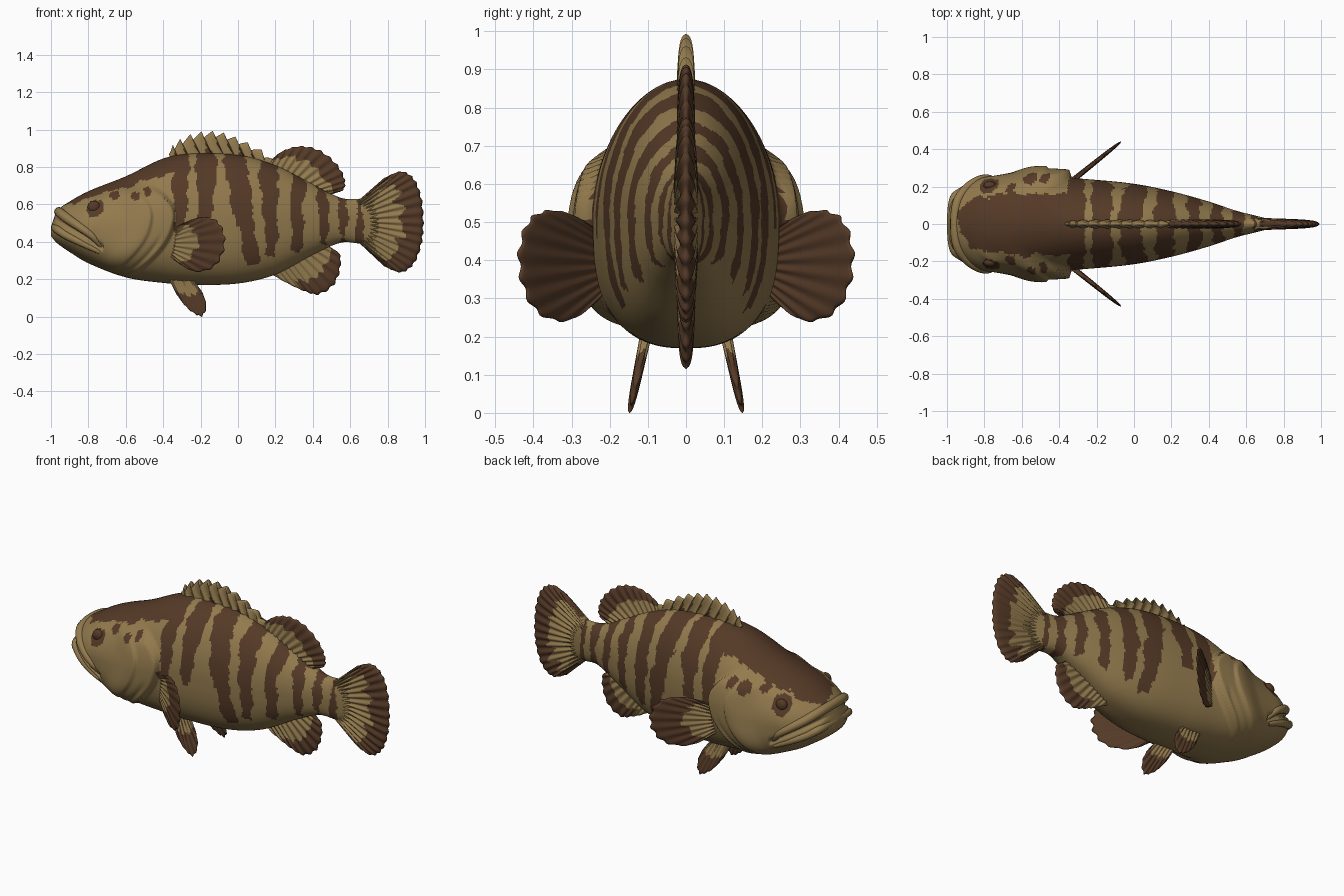
import bpy, bmesh
from math import sin, cos, pi, exp, hypot, copysign
from mathutils import Vector, noise

cube = bpy.data.objects.get("Cube")
if cube:
    bpy.data.objects.remove(cube)


def material(name, colour):
    m = bpy.data.materials.new(name)
    m.use_nodes = True
    m.diffuse_color = (*colour, 1)
    bsdf = m.node_tree.nodes["Principled BSDF"]
    bsdf.inputs["Base Color"].default_value = (*colour, 1)
    bsdf.inputs["Roughness"].default_value = 0.7
    return m


MATS = [material("olive tan", (0.29, 0.195, 0.075)),
        material("dark brown", (0.09, 0.042, 0.02))]


def finish(name, bm):
    bmesh.ops.remove_doubles(bm, verts=bm.verts, dist=1e-5)
    bmesh.ops.recalc_face_normals(bm, faces=bm.faces)
    for f in bm.faces:
        f.smooth = True
    mesh = bpy.data.meshes.new(name)
    bm.to_mesh(mesh)
    bm.free()
    for m in MATS:
        mesh.materials.append(m)
    ob = bpy.data.objects.new(name, mesh)
    bpy.context.collection.objects.link(ob)
    return ob


def spline(pts, t):
    """Catmull-Rom point at t in 0..1 along pts."""
    s = min(max(t, 0), 1) * (len(pts) - 1)
    i = min(int(s), len(pts) - 2)
    f = s - i
    p = [Vector(pts[min(max(k, 0), len(pts) - 1)]) for k in range(i - 1, i + 3)]
    return p[1] + f * 0.5 * (p[2] - p[0] + f * (2 * p[0] - 5 * p[1] + 4 * p[2] - p[3]
                             + f * (3 * (p[1] - p[2]) + p[3] - p[0])))


def smooth(a, b, x):
    t = min(max((x - a) / (b - a), 0), 1)
    return t * t * (3 - 2 * t)


# ---- body: stations of x, belly height, back height, half width
STATIONS = [(-1, .43, .48, .045), (-.97, .395, .56, .13), (-.9, .345, .615, .2),
            (-.8, .285, .67, .25), (-.6, .21, .75, .262), (-.4, .18, .845, .25),
            (-.25, .17, .872, .24), (0, .177, .865, .215), (.2, .225, .81, .175),
            (.4, .33, .71, .12), (.55, .395, .635, .07), (.65, .39, .63, .045),
            (.75, .37, .65, .02)]


def section(x):
    """Belly, back and half width at x, with smooth tangents."""
    i = 0
    while i < len(STATIONS) - 2 and STATIONS[i + 1][0] < x:
        i += 1
    p = [Vector(STATIONS[min(max(k, 0), len(STATIONS) - 1)]) for k in range(i - 1, i + 3)]
    h = p[2][0] - p[1][0]
    f = (x - p[1][0]) / h
    m1 = (p[2] - p[0]) / (p[2][0] - p[0][0]) * h
    m2 = (p[3] - p[1]) / (p[3][0] - p[1][0]) * h
    d = p[2] - p[1]
    return (p[1] + f * (m1 + f * (3 * d - 2 * m1 - m2 + f * (m1 + m2 - 2 * d))))[1:]


def relief(x, z):
    """Gill cover, cheek plate, throat folds, brow and mouth groove."""
    edge = -.33 - (5 if z > .54 else 2.2) * (z - .54) ** 2
    d = edge - x
    fade = smooth(.72, .64, z) * smooth(.18, .25, z)
    r = .045 * smooth(0, .018, d) * smooth(.42, .08, d) * fade
    r += .014 * smooth(.12, .14, d) * smooth(.3, .16, d) * fade
    r -= .01 * exp(-((d - .055) / .012) ** 2) * smooth(.45, .36, z) * fade
    r += .02 * exp(-((x + .77) / .06) ** 2 - ((z - .625) / .02) ** 2)
    if x < -.72:
        r -= .025 * exp(-((z - .525 + .6 * (x + .98)) / .013) ** 2)
    return r


def section_point(x, a):
    zb, zt, w = section(x)
    zc = zb + .47 * (zt - zb)
    up = sin(a) > 0
    e = 1 if up else .77
    z = zc + (zt - zc if up else zc - zb) * copysign(abs(sin(a)) ** e, sin(a))
    c = abs(cos(a))
    return Vector((x, copysign(w * c ** e + relief(x, z) * c, cos(a)), z))


def surface_y(x, z):
    zb, zt, w = section(x)
    zc = zb + .47 * (zt - zb)
    n, h = (2, zt - zc) if z > zc else (2.6, zc - zb)
    return w * max(0, 1 - min(1, abs(z - zc) / h) ** n) ** (1 / n) + relief(x, z)


# stripes: centre, half width, lowest z, backward lean
STRIPES = [(-.31, .045, .42, 0), (-.17, .055, .48, -.02), (-.01, .06, .28, .17),
           (.165, .05, .33, .02), (.325, .04, .35, -.03), (.44, .034, .39, .05),
           (.56, .03, .3, 0), (.65, .022, .3, 0)]
SPOTS = [(-.77, .585, .05), (-.55, .645, .03), (-.48, .66, .028), (-.66, .65, .025)]


def body_brown(p):
    x, y, z = p
    n = noise.noise(p * 13) * .022 + noise.noise(p * 45) * .01
    if x < -.33 and z + n > .585 + .31 * (x + .95) and x > -.96:
        return True
    if any(hypot(x - a, z - b) < r + n for a, b, r in SPOTS):
        return True
    for c, half, low, lean in STRIPES:
        width = half * (.65 + .35 * smooth(low, .8, z)) + n
        if z > low + 2 * n and abs(x - c - lean * (.8 - z)) < width:
            return True
    return False


NX, NA = 270, 128
bm = bmesh.new()
rings = []
for i in range(NX + 1):
    x = -1 + 1.75 * (i / NX) ** 1.2
    rings.append([bm.verts.new(section_point(x, 2 * pi * (k + .5) / NA)) for k in range(NA)])
for r, s in zip(rings, rings[1:]):
    for k in range(NA):
        f = bm.faces.new((r[k], s[k], s[k - 1], r[k - 1]))
        f.material_index = int(body_brown(f.calc_center_median()))
bm.faces.new(rings[0])
bm.faces.new(rings[-1])
finish("body", bm)


# ---- fins: a ribbed sheet spread between a root line and an outer edge
def fin(name, root, edge, thick, rays, brown, place, ripple=.02, teeth=0):
    NU, NV = 120, 32
    bm = bmesh.new()
    for side in (-1, 1):
        grid = []
        for i in range(NU + 1):
            u = i / NU
            a, b = spline(root, u), spline(edge, u)
            if teeth:
                b.y += teeth * ((u * rays) % 1 - .4) * smooth(0, .08, u) * smooth(1, .9, u)
            rib = cos(2 * pi * rays * u)
            row = []
            for j in range(NV + 1):
                v = j / NV
                p = a.lerp(b, v * (1 + ripple * rib * v * v))
                t = thick * (1 - .35 * v) * (.82 + .18 * rib)
                t *= max(0, (1 - v ** 8) * (1 - abs(2 * u - 1) ** 10)) ** .5
                row.append(bm.verts.new(place(p.x, p.y, side * t)))
            grid.append(row)
        for i in range(NU):
            for j in range(NV):
                f = bm.faces.new((grid[i][j], grid[i + 1][j], grid[i + 1][j + 1], grid[i][j + 1]))
                u, v = (i + .5) / NU, (j + .5) / NV
                n = noise.noise(Vector((u * 16, v * 3, side))) * .16
                f.material_index = int(brown(u, v, n, side))
    finish(name, bm)


def midline(s, z, t):
    return (s, t, z)


fin("spiny_dorsal_fin", [(-.34, .8), (-.15, .82), (.05, .8), (.2, .76)],
    [(-.37, .87), (-.32, .92), (-.23, .96), (-.13, .97), (-.03, .945), (.08, .895), (.2, .83)],
    .028, 10, lambda u, v, n, s: v < .5 and sin(u * 21) + 4 * n > .75, midline, 0, .045)
fin("soft_dorsal_fin", [(.14, .79), (.25, .74), (.38, .68), (.47, .63)],
    [(.19, .85), (.25, .89), (.34, .91), (.44, .885), (.53, .81), (.57, .73), (.56, .675), (.5, .66)],
    .026, 14, lambda u, v, n, s: v > .68 - .2 * u + n, midline)
fin("anal_fin", [(.16, .27), (.25, .3), (.36, .36), (.46, .42)],
    [(.19, .22), (.28, .17), (.36, .135), (.43, .12), (.51, .17), (.545, .26), (.54, .34), (.47, .37)],
    .026, 12, lambda u, v, n, s: u > .25 and v > .62 + n, midline)
fin("tail_fin", [(.62, .6), (.64, .51), (.62, .42)],
    [(.78, .74), (.87, .775), (.94, .735), (.98, .63), (.99, .5), (.98, .39), (.94, .285),
     (.87, .237), (.78, .27)], .034, 18,
    lambda u, v, n, s: v > .68 + 1.6 * n or (abs(u - .5) > .4 + n and v > .3) or v < .1 + n / 2,
    midline, .012)

# ---- paired fins, eyes
for label, m in (("front", -1), ("back", 1)):
    def pectoral(s, z, t, m=m):
        return (-.07 - (.44 - s) * 1.25 - .62 * t, m * (s + .78 * t), z)

    def pelvic(s, z, t, m=m):
        return (s, m * (.108 + (.19 - z) * .21 + t), z)

    fin("pectoral_fin_" + label, [(.19, .45), (.19, .39), (.19, .34)],
        [(.25, .485), (.3, .52), (.36, .53), (.41, .505), (.437, .43), (.43, .34), (.39, .265),
         (.32, .24), (.26, .27), (.23, .31)],
        .016, 13, lambda u, v, n, s: s < 0 or v > .55 + n, pectoral)
    fin("pelvic_fin_" + label, [(-.37, .2), (-.31, .22), (-.24, .2)],
        [(-.33, .12), (-.28, .055), (-.23, .015), (-.19, .005), (-.17, .06), (-.19, .13)],
        .016, 7, lambda u, v, n, s: v > .5 + n, pelvic)

    bm = bmesh.new()
    bmesh.ops.create_uvsphere(bm, u_segments=24, v_segments=16, radius=.034)
    for v in bm.verts:
        v.co = Vector((v.co.x, v.co.y * .7, v.co.z)) + Vector((-.77, m * (surface_y(-.77, .585) - .008), .585))
    for f in bm.faces:
        f.material_index = 1
    finish("eye_" + label, bm)


# ---- lips: tapered tubes wrapped round the snout
def lip(name, tip, path, radius):
    half = [(x, surface_y(x, z) - .006, z) for x, z in path]
    pts = [(x, -y, z) for x, y, z in reversed(half)] + [tip] + half
    curve = bpy.data.curves.new(name, "CURVE")
    curve.dimensions = "3D"
    curve.bevel_depth = radius
    curve.bevel_resolution = 4
    curve.use_fill_caps = True
    line = curve.splines.new("POLY")
    N = 64
    line.points.add(N)
    for i, q in enumerate(line.points):
        q.co = (*spline(pts, i / N), 1)
        q.radius = .45 + .55 * (1 - abs(2 * i / N - 1) ** 3)
    curve.materials.append(MATS[0])
    bpy.context.collection.objects.link(bpy.data.objects.new(name, curve))


lip("upper_lip", (-.957, 0, .56), [(-.945, .55), (-.9, .515), (-.84, .475), (-.78, .43), (-.73, .375)], .026)
lip("lower_lip", (-.977, 0, .475), [(-.965, .465), (-.92, .435), (-.86, .405), (-.8, .375), (-.74, .345)], .023)
